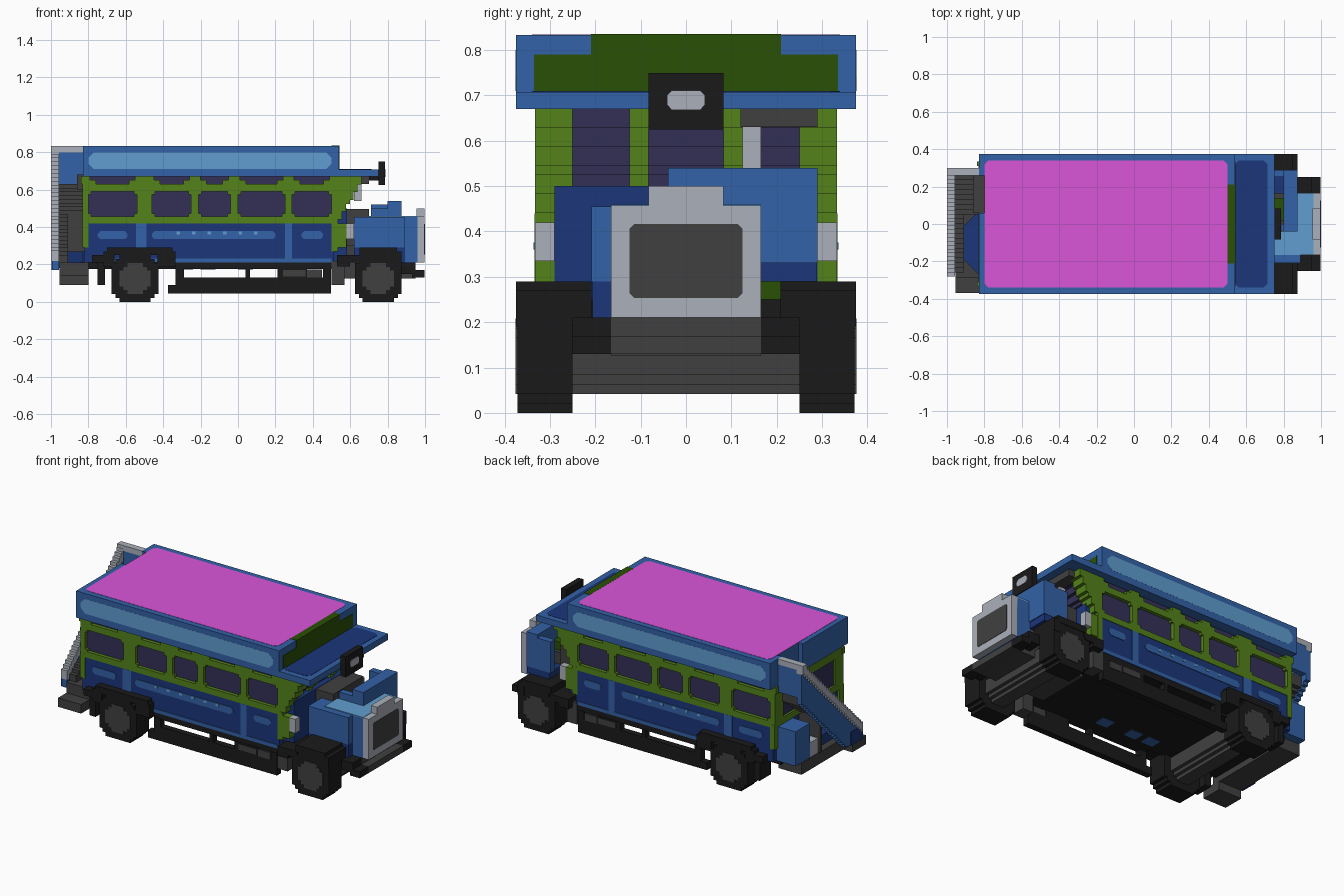
import bpy, bmesh

old = bpy.data.objects.get("Cube")
if old:
    bpy.data.objects.remove(old)


def material(name, hexcode):
    lin = []
    for i in (0, 2, 4):
        c = int(hexcode[i:i + 2], 16) / 255
        lin.append(c / 12.92 if c <= 0.04045 else ((c + 0.055) / 1.055) ** 2.4)
    m = bpy.data.materials.new(name)
    m.use_nodes = True
    m.diffuse_color = (*lin, 1)
    m.node_tree.nodes["Principled BSDF"].inputs["Base Color"].default_value = (*lin, 1)
    return m


BLUE = material("blue", "3362A8")
SKY = material("light blue", "609ED0")
NAVY = material("dark blue", "1B367A")
GREEN = material("green", "54821A")
MOSS = material("dark green", "2A5006")
GLASS = material("purple glass", "333056")
GREY = material("dark grey", "404040")
BLACK = material("black", "1A1A1A")
SILVER = material("light grey", "ABB0BA")
PINK = material("magenta", "DA56DA")
V = 1 / 48  # block size


def finish(name, bm, mat):
    bmesh.ops.recalc_face_normals(bm, faces=bm.faces)
    me = bpy.data.meshes.new(name)
    bm.to_mesh(me)
    bm.free()
    me.materials.append(mat)
    ob = bpy.data.objects.new(name, me)
    bpy.context.collection.objects.link(ob)
    return ob


def blocks(name, mat, *boxes, mirror=False):
    """Boxes given as x0, x1, y0, y1, z0, z1; mirror repeats them across y = 0."""
    bm = bmesh.new()
    for x0, x1, y0, y1, z0, z1 in boxes:
        for s in ((1, -1) if mirror else (1,)):
            vs = bmesh.ops.create_cube(bm, size=1)["verts"]
            for v in vs:
                v.co = ((x0 + x1) / 2 + v.co.x * (x1 - x0),
                        s * ((y0 + y1) / 2 + v.co.y * (y1 - y0)),
                        (z0 + z1) / 2 + v.co.z * (z1 - z0))
    return finish(name, bm, mat)


def plate(name, mat, axis, a0, a1, b0, b1, c0, c1, n=V, mirror=False):
    """Plate with corners cut by n, thin along the axis from c0 to c1."""
    pts = [(a0 + n, b0), (a1 - n, b0), (a1, b0 + n), (a1, b1 - n),
           (a1 - n, b1), (a0 + n, b1), (a0, b1 - n), (a0, b0 + n)]
    place = {"x": lambda a, b, c: (c, a, b), "y": lambda a, b, c: (a, c, b), "z": lambda a, b, c: (a, b, c)}[axis]
    bm = bmesh.new()
    for s in ((1, -1) if mirror else (1,)):
        lo = [bm.verts.new(place(a, b, s * c0)) for a, b in pts]
        hi = [bm.verts.new(place(a, b, s * c1)) for a, b in pts]
        bm.faces.new(lo)
        bm.faces.new(hi)
        for i in range(8):
            j = (i + 1) % 8
            bm.faces.new((lo[i], lo[j], hi[j], hi[i]))
    return finish(name, bm, mat)


def disc(name, mat, cx, cz, n, y0, y1):
    """Stepped octagonal disc, n blocks in radius, on both sides."""
    out = []
    for i in range(2 * n):
        w = V * min(n, n - 2 + min(i, 2 * n - 1 - i))
        z = cz + (i - n) * V
        out.append((cx - w, cx + w, y0, y1, z, z + V))
    return blocks(name, mat, *out, mirror=True)


# Roof with a notch for the stairs, and visor
blocks("roof", BLUE, (-.80, .54, -.375, .375, .67, .833), (-.83, -.80, -.375, .06, .67, .833),
       (-.83, -.80, .26, .375, .67, .833))
plate("roof_top_panel", PINK, "z", -.80, .50, -.34, .34, .83, .8345)
plate("roof_side_stripe", SKY, "y", -.80, .50, .71, .80, .372, .3755, n=.03, mirror=True)
blocks("roof_front_panel", MOSS, (.535, .543, -.335, .335, .709, .79), (.50, .543, -.21, .21, .79, .835))
blocks("visor", BLUE, (.54, .75, -.375, .375, .67, .708))
plate("visor_top", NAVY, "z", .54, .715, -.34, .34, .70, .7095)
blocks("visor_underside_box", GREY, (.60, .70, .12, .29, .63, .67))
blocks("sign_box", BLACK, (.75, .785, -.083, .083, .625, .75), (.70, .75, -.06, .06, .65, .69))
plate("sign_lens", SILVER, "x", -.042, .042, .668, .711, .78, .789, n=.011)

# Passenger body
WIN = [(-.80, -.54), (-.46, -.25), (-.21, -.04), (0, .25), (.29, .50)]
blocks("window_glass", GLASS, (-.82, .51, -.312, .312, .42, .67))
posts = [(-.83, .53, .31, .333, .42, .457), (-.83, .56, .31, .333, .59, .63)]
edges = [-.83] + [e for w in WIN for e in w] + [.53]
for a, b in zip(edges[::2], edges[1::2]):
    posts += [(a, b, .31, .333, .457, .59), (a - .01, b + .01, .31, .333, .63, .67)]
C = .015  # window corner fillers
for a, b in WIN:
    for x in (a, b - C):
        posts += [(x, x + C, .31, .333, z, z + C) for z in (.457, .59 - C)]
    for x in (a, b - 2 * V):
        posts.append((x, x + 2 * V, .31, .333, .63, .63 + V))
blocks("window_frames", GREEN, *posts, mirror=True)
blocks("lower_body", NAVY, (-.82, .51, -.33, .33, .21, .42))
blocks("lower_trim", BLUE, (-.70, .50, .325, .334, .21, .232), (-.545, -.49, .325, .334, .23, .42),
       (.25, .29, .325, .334, .23, .42), mirror=True)
for a, b in [(-.75, -.59), (-.46, .20), (.34, .455)]:
    plate("side_panel_stripe", BLUE, "y", a, b, .335, .378, .325, .334, n=.014, mirror=True)
blocks("side_dots", SKY, *[(-.33 + .083 * i, -.31 + .083 * i, .33, .336, .36, .376) for i in range(6)], mirror=True)
blocks("corner_panels", GREEN, (-.832, -.80, .29, .334, .29, .44), (.50, .535, .29, .334, .27, .44), mirror=True)

# Rear wall
blocks("rear_frame", GREEN, (-.832, -.81, .25, .33, .42, .67), (-.832, -.81, -.33, -.25, .42, .67),
       (-.832, -.81, -.25, .25, .62, .67), (-.832, -.81, -.25, .25, .42, .46))

# Cab with raked pillars in steps
pillars, screen, dividers = [], [], []
for i in range(12):
    z = .42 + i * V
    x = min(.66, .535 + V * round(i * .6))
    pillars.append((.50, x, .25, .333, z, z + V))
    screen.append((.50, x - .03, -.25, .25, z, z + V))
    dividers += [(.50, x - .012, -.125, -.083, z, z + V), (.50, x - .012, .083, .125, z, z + V)]
blocks("cab_pillars", GREEN, *pillars, mirror=True)
blocks("windscreen", GLASS, *screen)
blocks("windscreen_dividers", GREEN, *dividers)
blocks("windscreen_bracket", SILVER, (.62, .66, .125, .165, .54, .63))
blocks("cowl", NAVY, (.50, .582, -.29, .29, .21, .50))
blocks("side_lamps", SILVER, (.58, .62, .29, .333, .335, .42), mirror=True)
blocks("lamp_mounts", GREEN, (.535, .58, .29, .333, .29, .42), mirror=True)

# Bonnet, open engine bay and grille
blocks("engine", GREY, (.56, .70, -.08, .21, .30, .498), (.58, .87, -.04, .165, .21, .40))
blocks("engine_cap", MOSS, (.75, .80, .02, .14, .40, .45), (.58, .62, .165, .208, .25, .29))
blocks("bonnet", BLUE, (.62, .87, -.165, -.04, .21, .455), (.87, .96, -.165, .165, .21, .455),
       (.62, .89, -.208, -.165, .29, .455))
blocks("bonnet_lower_edge", NAVY, (.62, .89, -.206, -.165, .21, .29), (.72, .87, .165, .288, .29, .33))
blocks("bonnet_top", SKY, (.875, .96, -.165, .165, .45, .459), (.70, .875, -.165, -.04, .45, .459))
blocks("raised_bonnet_wall", BLUE, (.80, .875, -.04, .25, .40, .54), (.80, .875, .165, .29, .33, .54),
       (.71, .80, .25, .29, .33, .52), (.71, .80, -.04, 0, .40, .50))
blocks("grille_surround", SILVER, (.955, .998, -.165, .165, .21, .457), (.955, .998, -.083, .083, .457, .50))
plate("grille", GREY, "x", -.125, .125, .253, .417, .99, 1.0, n=.011)
blocks("front_frame", GREY, (.50, .95, -.165, .165, .125, .21), (.95, .998, -.165, .165, .13, .17))
blocks("bumper", BLACK, (.93, .998, .165, .25, .13, .17), (.87, .95, .165, .25, .15, .21), mirror=True)

# Wheels; the hubs run through as thick axles
for name, cx in (("rear", -.55), ("front", .75)):
    disc(name + "_wheels", BLACK, cx, .125, 6, .25, .372)
    disc(name + "_axle_and_hubs", GREY, cx, .125, 4, 0, .3755)
blocks("rear_wings", BLACK, (-.70, -.35, .25, .375, .25, .29), (-.78, -.70, .27, .375, .21, .25),
       (-.72, -.66, .27, .375, .19, .27), (-.43, -.335, .27, .375, .19, .27), mirror=True)
blocks("mudflaps", BLACK, (-.75, -.71, .25, .36, .09, .23), mirror=True)
blocks("front_wings", BLACK, (.65, .85, .208, .375, .25, .29), (.57, .66, .208, .375, .21, .25),
       (.83, .875, .208, .375, .19, .27), (.53, .60, .165, .375, .19, .25), mirror=True)
blocks("front_steps", GREY, (.50, .57, .25, .335, .09, .22), mirror=True)

# Underside: high floor with hanging slotted skirts
blocks("floor", BLACK, (-.335, .50, -.33, .33, .175, .212), (-.83, -.335, -.27, .27, .175, .212))
blocks("skirt", BLACK, (-.375, .497, .295, .333, .045, .09), (-.335, .497, .295, .333, .09, .131), mirror=True)
blocks("skirt_struts", BLACK, *[(a, b, .295, .333, .13, .18) for a, b in
                                ((-.335, -.29), (.04, .065), (.21, .37), (.455, .497))], mirror=True)
blocks("skirt_boxes", GREY, (.24, .36, .325, .336, .135, .17), (.37, .45, .30, .336, .13, .172), mirror=True)
blocks("floor_hatches", BLUE, *[(x, x + .08, -.23, -.16, .172, .18) for x in (0, -.2, -.32)])

# Rear staircase descending to one side
steps, rail, panel = [], [], []
n = 20
for i in range(n):
    y = .26 - (i + 1) * .52 / n
    z = .63 - i * .40 / n
    steps.append((-.96, -.83 if y > .05 else -.91, y, y + .52 / n, z - .07, z))
blocks("stairs", GREY, *steps, (-.96, -.82, .06, .08, .21, .45), (-.86, -.79, .06, .26, .60, .68))
m = 28
for i in range(m):
    y = .30 - (i + 1) * .58 / m
    z = .833 - i * .58 / m
    rail.append((-1, -.957, y, y + .58 / m, z - .055, z))
    panel.append((-.99, -.958, y, y + .58 / m, max(.17, z - .24), z - .055))
rail.append((-1, -.83, .26, .30, .80, .833))
panel.append((-.99, -.83, .265, .298, .63, .80))
blocks("stair_rail", SILVER, *rail)
blocks("stair_side_panel", BLUE, *panel)
blocks("stair_foot", NAVY, (-.998, -.957, -.28, -.17, .17, .25))
plate("rear_ledge", NAVY, "z", -.91, -.70, -.27, .07, .20, .27, n=.08)
blocks("rear_locker", BLUE, (-.95, -.82, .16, .30, .21, .42))
blocks("rear_locker_lamp", SILVER, (-.95, -.83, .085, .16, .21, .30))
blocks("rear_platform", GREY, (-.955, -.80, -.37, -.29, .09, .145), (-.955, -.80, -.29, -.24, .09, .21),
       (-.955, -.80, -.24, .25, .14, .21))
